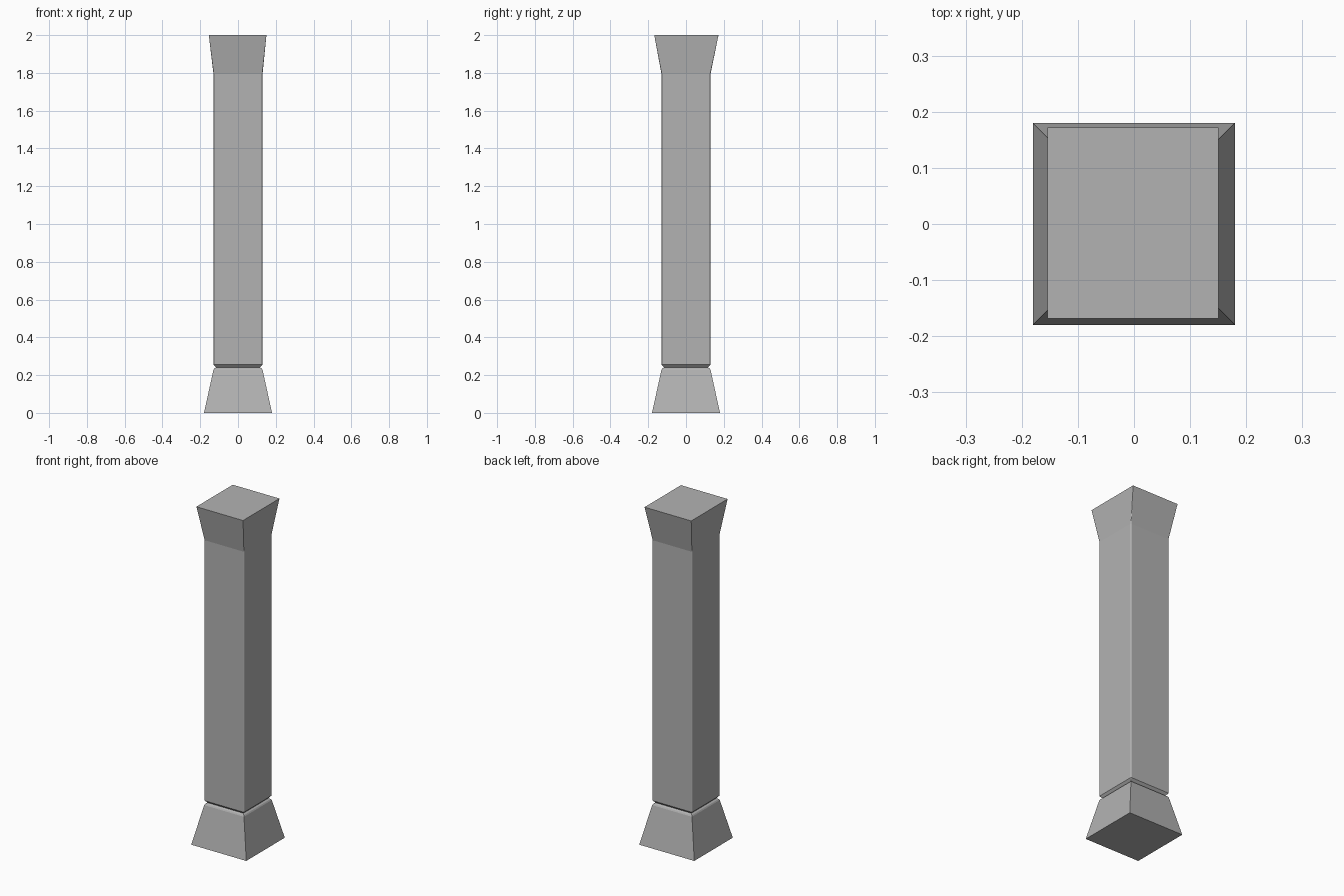
import bpy, bmesh
from math import cos, sin, pi

if "Cube" in bpy.data.objects:
    bpy.data.objects.remove(bpy.data.objects["Cube"])

SEG = 4      # segments in a rounded corner
R = 0.006    # shaft corner radius

grey = bpy.data.materials.new("stone_grey")
grey.diffuse_color = (0.45, 0.45, 0.45, 1.0)
grey.use_nodes = True
grey.node_tree.nodes["Principled BSDF"].inputs["Base Color"].default_value = grey.diffuse_color


def ring(bm, z, hx, hy, r=0.0, ox=0.0, oy=0.0):
    """Rectangle with corner radius r at height z."""
    verts = []
    for k, (sx, sy) in enumerate([(1, 1), (-1, 1), (-1, -1), (1, -1)]):
        for i in range(SEG + 1):
            a = (k + i / SEG) * pi / 2
            verts.append(bm.verts.new((ox + sx * (hx - r) + r * cos(a),
                                       oy + sy * (hy - r) + r * sin(a), z)))
    return verts


def loft(name, sections, cap_bottom=False, cap_top=False):
    """Skin the sections from bottom to top, flat shaded."""
    bm = bmesh.new()
    rings = [ring(bm, *s) for s in sections]
    n = len(rings[0])
    for a, b in zip(rings, rings[1:]):
        for i in range(n):
            j = (i + 1) % n
            bm.faces.new((a[i], a[j], b[j], b[i]))
    if cap_bottom:
        bm.faces.new(rings[0][::-1])
    if cap_top:
        bm.faces.new(rings[-1])
    # sharp corners have coincident points: weld them
    bmesh.ops.remove_doubles(bm, verts=bm.verts[:], dist=1e-5)
    bmesh.ops.recalc_face_normals(bm, faces=bm.faces[:])
    mesh = bpy.data.meshes.new(name)
    bm.to_mesh(mesh)
    bm.free()
    mesh.materials.append(grey)
    obj = bpy.data.objects.new(name, mesh)
    bpy.context.collection.objects.link(obj)
    return obj


# Flared foot with a softened top edge
loft("pillar_base", [(0.0, 0.18, 0.18),
                     (0.228, 0.13, 0.13),
                     (0.235, 0.126, 0.126),
                     (0.241, 0.117, 0.117)], cap_bottom=True)

# Straight shaft, undercut above the base to form the groove
loft("pillar_shaft", [(0.241, 0.117, 0.117),
                      (0.255, 0.13, 0.13, R),
                      (1.795, 0.13, 0.13, R)])

# Flared capital, slightly off-centre and deeper than wide
loft("pillar_capital", [(1.795, 0.13, 0.13, R),
                        (2.0, 0.1525, 0.17, 0.0, -0.002, 0.002)], cap_top=True)
